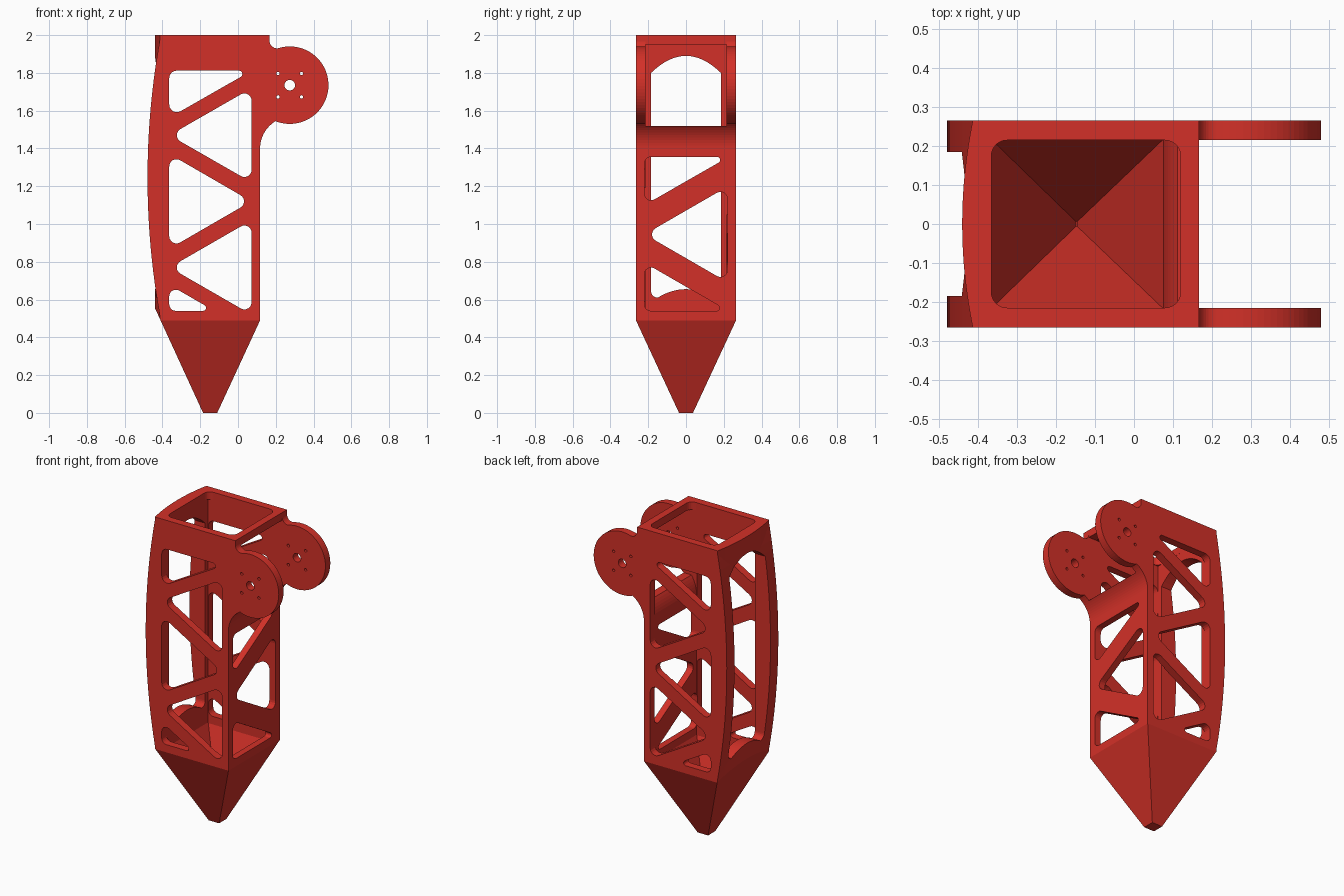
import bpy, bmesh
from math import sin, cos, tan, radians, sqrt, atan2, degrees
from mathutils import Vector

if "Cube" in bpy.data.objects:
    bpy.data.objects.remove(bpy.data.objects["Cube"])


def prism(name, loops, axis, a, b):
    """Extrude one or more 2D outlines along an axis, from a to b."""
    place = {'x': lambda u, v, t: (t, u, v),
             'y': lambda u, v, t: (u, t, v),
             'z': lambda u, v, t: (u, v, t)}[axis]
    bm = bmesh.new()
    for loop in loops:
        lo = [bm.verts.new(place(u, v, a)) for u, v in loop]
        hi = [bm.verts.new(place(u, v, b)) for u, v in loop]
        bm.faces.new(lo)
        bm.faces.new(hi[::-1])
        for i in range(len(lo)):
            j = (i + 1) % len(lo)
            bm.faces.new((lo[i], hi[i], hi[j], lo[j]))
    bmesh.ops.recalc_face_normals(bm, faces=bm.faces)
    me = bpy.data.meshes.new(name)
    bm.to_mesh(me)
    bm.free()
    ob = bpy.data.objects.new(name, me)
    bpy.context.collection.objects.link(ob)
    return ob


def combine(ob, other, op):
    """Apply a boolean and remove the helper."""
    mod = ob.modifiers.new(op, 'BOOLEAN')
    mod.operation, mod.solver, mod.object = op, 'EXACT', other
    bpy.context.view_layer.objects.active = ob
    bpy.ops.object.modifier_apply(modifier=mod.name)
    bpy.data.objects.remove(other)


def arc(cx, cy, r, a0, a1, n):
    return [(cx + r * cos(radians(a0 + (a1 - a0) * i / n)),
             cy + r * sin(radians(a0 + (a1 - a0) * i / n))) for i in range(n + 1)]


def circle(cx, cy, r, n):
    return arc(cx, cy, r, 0, 360, n)[:-1]


def rounded(pts, radii, n=6):
    """Polygon with filleted corners."""
    out = []
    for i, r in enumerate(radii):
        p = Vector(pts[i])
        d0 = (Vector(pts[i - 1]) - p).normalized()
        d1 = (Vector(pts[(i + 1) % len(pts)]) - p).normalized()
        half = d0.angle(d1) / 2
        c = p + (d0 + d1).normalized() * (r / sin(half))
        s, e = p + d0 * (r / tan(half)) - c, p + d1 * (r / tan(half)) - c
        a0, a1 = degrees(atan2(s.y, s.x)), degrees(atan2(e.y, e.x))
        a1 = a0 + (a1 - a0 + 180) % 360 - 180
        out += arc(c.x, c.y, r, a0, a1, n)
    return out


def rect(x0, x1, h):
    return [(x0, -h), (x1, -h), (x1, h), (x0, h)]


def bow(peak, mid, half, sag, lo, hi, n):
    """Shallow arc bulging towards -x, as (x, position) pairs."""
    R = (half * half + sag * sag) / (2 * sag)
    ts = [lo + (hi - lo) * i / n for i in range(n + 1)]
    return [(peak + R - sqrt(R * R - (t - mid) ** 2), t) for t in ts]


# Outer body: side profile with round hinge ears and pointed foot
CX, CZ = 0.274, 1.735
side = ([(-0.185, 0), (-0.11, 0), (0.117, 0.49)]
        + arc(0.285, 1.4, 0.168, 180, 120, 12)
        + arc(CX, CZ, 0.205, -110, 108, 44)
        + arc(0.207, 1.97, 0.04, 268, 180, 8)
        + [(0.167, 2), (-0.6, 2), (-0.6, 0.9038)])
body = prism("leg_frame", [side], 'y', -0.3, 0.3)
taper = [(-0.0137, -0.05), (0.0137, -0.05), (0.265, 0.49),
         (0.265, 2.1), (-0.265, 2.1), (-0.265, 0.49)]
combine(body, prism("taper", [taper], 'x', -0.9, 0.9), 'INTERSECT')

# Back: lengthwise bow joined with a shallow crosswise bow
back = prism("back_bow", [[(-0.7, 0.3)] + bow(-0.479, 1.245, 0.755, 0.07, 0.3, 2.1, 32)
                          + [(1, 2.1), (1, -0.1), (-0.7, -0.1)]], 'y', -0.4, 0.4)
cross = prism("cross_bow", [bow(-0.44, 0, 0.265, 0.027, -0.3, 0.3, 24)
                            + [(-0.3, 0.3), (-0.3, -0.3)]], 'z', 0.31, 2.2)
combine(back, cross, 'UNION')
combine(body, back, 'INTERSECT')

# Hollow inside: pyramid floor, square shaft, rounded mouth at the top
inner = ([(-0.149, 0.03), (-0.145, 0.03), (0.074, 0.49)]
         + arc(0.285, 1.4, 0.211, 180, 140, 8)
         + [(0.15, 1.54), (0.15, 2.1), (-0.4, 2.1), (-0.4, 0.565)])
cavity = prism("cavity", [inner], 'y', -0.24, 0.24)
inner_taper = [(-0.002, 0.02), (0.002, 0.02), (0.25, 0.565),
               (0.25, 2.2), (-0.25, 2.2), (-0.25, 0.565)]
combine(cavity, prism("cavity_taper", [inner_taper], 'x', -0.9, 0.9), 'INTERSECT')
shaft = prism("shaft", [rect(-0.366, 0.12, 0.215)], 'z', -0.1, 1.95)
mouth = rounded(rect(-0.3655, 0.1195, 0.2145), [0.04] * 4)
combine(shaft, prism("mouth", [mouth], 'z', 1.9, 2.3), 'UNION')
combine(cavity, shaft, 'INTERSECT')
combine(body, cavity, 'DIFFERENCE')

# Gap between the ears and opening under the top bar
gap = [(0.09, 1.52), (0.167, 1.52), (0.167, 1.3), (0.6, 1.3),
       (0.6, 2.1), (0.167, 2.1), (0.167, 1.95), (0.09, 1.95)]
combine(body, prism("ear_gap", [gap], 'y', -0.215, 0.215), 'DIFFERENCE')

# Side truss windows and hinge holes
L, R = -0.364, 0.072
windows = [
    rounded([(L, 1.812), (0.073, 1.812), (L, 1.563)], [0.04, 0.018, 0.04]),
    rounded([(-0.362, 1.47), (R, 1.719), (R, 1.221)], [0.038] * 3),
    rounded([(0.07, 1.12), (L, 1.371), (L, 0.869)], [0.038] * 3),
    rounded([(-0.362, 0.77), (R, 1.02), (R, 0.52)], [0.038] * 3),
    rounded([(L, 0.54), (L, 0.678), (-0.125, 0.54)], [0.035, 0.035, 0.016]),
    circle(CX, CZ, 0.028, 24)]
windows += [circle(CX + sx * 0.062, CZ + sz * 0.062, 0.009, 12)
            for sx in (-1, 1) for sz in (-1, 1)]
combine(body, prism("side_windows", windows, 'y', -0.5, 0.5), 'DIFFERENCE')

# Front truss windows
front = [
    rounded([(-0.22, 1.355), (0.225, 1.355), (-0.22, 1.10)], [0.035, 0.016, 0.035]),
    rounded([(-0.218, 0.945), (0.22, 1.198), (0.22, 0.692)], [0.038] * 3),
    rounded([(-0.22, 0.54), (-0.22, 0.795), (0.222, 0.54)], [0.035, 0.035, 0.016])]
combine(body, prism("front_windows", front, 'x', -0.05, 0.3), 'DIFFERENCE')

# Tall window in the back: arched top, humped sill with rounded corners
W, S = 0.185, 0.15
ts = [-1 + i / 8 for i in range(17)]
arch = (arc(-S, 0.645, 0.035, 180, 270, 6)
        + [(S * t, 0.61 + 0.045 * (1 - t * t)) for t in ts[1:-1]]
        + arc(S, 0.645, 0.035, 270, 360, 6)
        + [(W * t, 1.80 + 0.09 * (1 - t * t)) for t in reversed(ts)])
combine(body, prism("back_window", [arch], 'x', -0.7, -0.25), 'DIFFERENCE')

# Red finish
red = bpy.data.materials.new("red")
red.diffuse_color = (0.65, 0.03, 0.021, 1)
red.use_nodes = True
red.node_tree.nodes["Principled BSDF"].inputs["Base Color"].default_value = red.diffuse_color
body.data.materials.clear()
body.data.materials.append(red)
